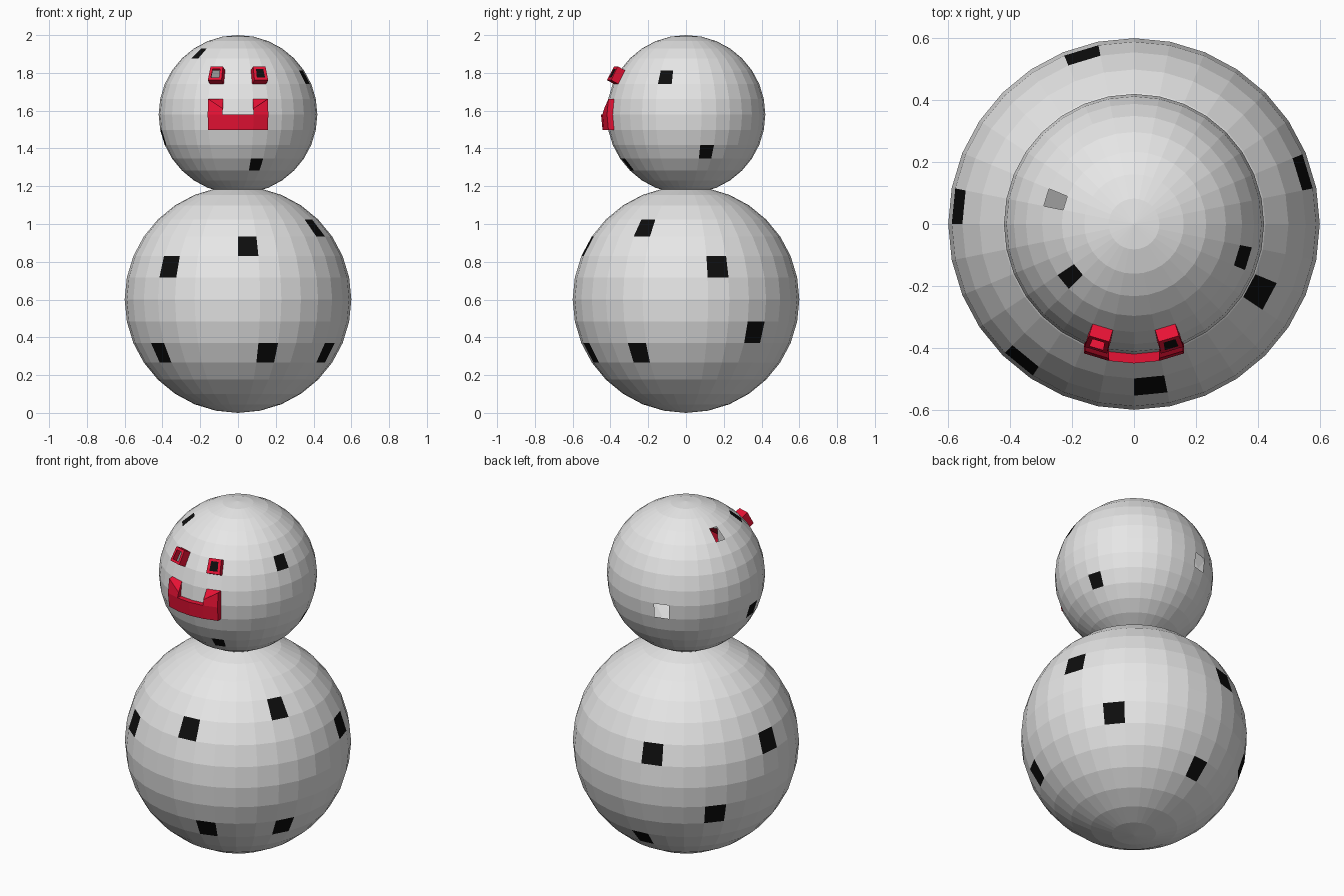
import bpy, bmesh, math
from mathutils import Vector

cube = bpy.data.objects.get("Cube")
if cube:
    bpy.data.objects.remove(cube, do_unlink=True)

STEP = math.radians(11.25)
GREY, BLACK, RED = range(3)


def material(name, colour):
    m = bpy.data.materials.new(name)
    m.use_nodes = True
    m.diffuse_color = (*colour, 1)
    bsdf = next(n for n in m.node_tree.nodes if n.type == "BSDF_PRINCIPLED")
    bsdf.inputs["Base Color"].default_value = (*colour, 1)
    return m


MATERIALS = [material("pale grey", (0.8, 0.8, 0.8)),
             material("black", (0.004, 0.004, 0.004)),
             material("red", (0.8, 0.006, 0.035))]


def ball(radius, spots):
    """Faceted ball; faces are looked up by (column, latitude band)."""
    bm = bmesh.new()
    bmesh.ops.create_uvsphere(bm, u_segments=32, v_segments=16, radius=radius)
    cells = {}
    for f in bm.faces:
        c = f.calc_center_median()
        column = math.floor(math.atan2(c.y, c.x) % math.tau / STEP)
        band = math.floor(math.asin(c.z / c.length) / STEP)
        cells[column, band] = f
    for spot in spots:
        cells[spot].material_index = BLACK
    return bm, cells


def raise_faces(bm, faces, offset):
    """Pull a patch outward as a red block and return its front faces."""
    ret = bmesh.ops.extrude_face_region(bm, geom=faces)["geom"]
    verts = [v for v in ret if isinstance(v, bmesh.types.BMVert)]
    front = [f for f in ret if isinstance(f, bmesh.types.BMFace)]
    bmesh.ops.translate(bm, verts=verts, vec=offset)
    for v in verts:
        for f in v.link_faces:
            f.material_index = RED
    old = [f for f in faces if f.is_valid]
    if old:
        bmesh.ops.delete(bm, geom=old, context="FACES_ONLY")
    return front, verts


def finish(bm, name, height):
    mesh = bpy.data.meshes.new(name)
    bm.to_mesh(mesh)
    bm.free()
    for m in MATERIALS:
        mesh.materials.append(m)
    obj = bpy.data.objects.new(name, mesh)
    obj.location.z = height
    bpy.context.collection.objects.link(obj)


# Body with scattered black spots
body, _ = ball(0.6, [(24, 2), (20, 1), (29, 3), (19, -3), (25, -3), (29, -3),
                     (1, 1), (3, -2), (9, 1), (15, 1), (12, -2), (8, -4)])
finish(body, "body", 0.6)

# Head with black spots and two open panels
head, cells = ball(0.42, [(19, 4), (30, 2), (25, -4), (1, -3), (16, -2)])
eye_faces = {"right": cells[22, 2], "left": cells[25, 2]}
mouth_faces = [cells[c, -1] for c in range(22, 26)] + [cells[22, 0], cells[25, 0]]
openings = [cells[9, -1], cells[14, 4]]

# Eyes: raised blocks, the left with a black pupil, the right hollow
for side, face in eye_faces.items():
    face.normal_update()
    front, _ = raise_faces(head, [face], face.normal * 0.045)
    front[0].normal_update()
    bmesh.ops.inset_individual(head, faces=front, thickness=0.021)
    if side == "left":
        front[0].material_index = BLACK
    else:
        openings.append(front[0])

# Mouth: raised strip with upturned corners sloping inward
_, verts = raise_faces(head, mouth_faces, Vector((0, -0.03, 0)))
for v in verts:
    if v.co.z > 0.05 and abs(v.co.x) < 0.12:
        v.co.z = 0.03

bmesh.ops.delete(head, geom=openings, context="FACES_ONLY")
finish(head, "head", 1.58)
